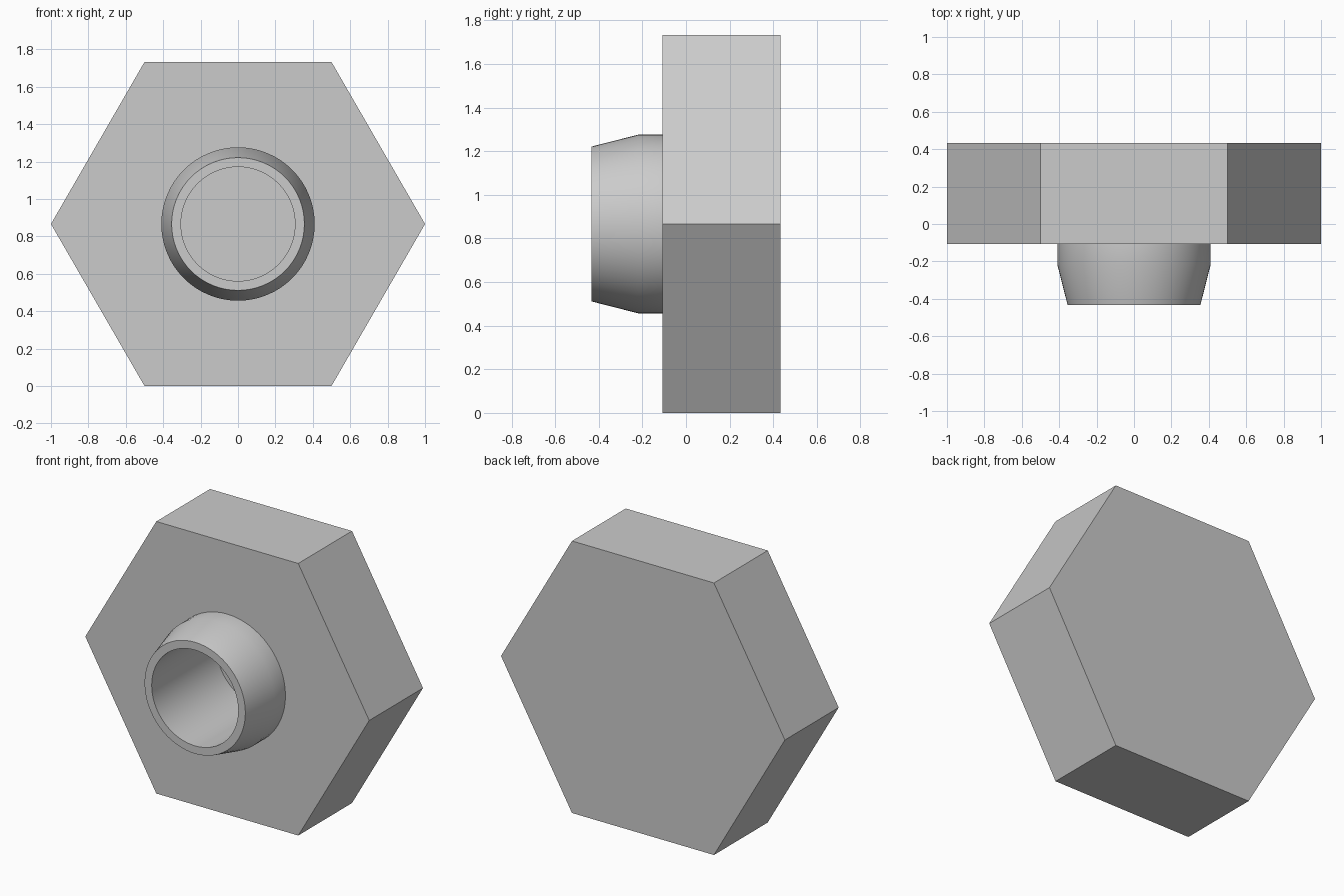
import bpy
import bmesh
import math
from mathutils import Matrix

old = bpy.data.objects.get("Cube")
if old:
    bpy.data.objects.remove(old, do_unlink=True)

CENTRE_Z = math.sqrt(3) / 2          # height of the hexagon's axis
BACK, FACE, SHOULDER, TIP = 0.433, -0.108, -0.217, -0.433
BORE_RADIUS, BORE_END = 0.305, 0.217

grey = bpy.data.materials.new("plain_grey")
grey.use_nodes = True
grey.diffuse_color = (0.6, 0.6, 0.6, 1)
grey.node_tree.nodes["Principled BSDF"].inputs["Base Color"].default_value = grey.diffuse_color


def turned_solid(name, rings, sides):
    """Solid along the y axis from (radius, y) rings, capped at both ends."""
    bm = bmesh.new()
    loops = []
    for radius, y in rings:
        angles = [2 * math.pi * i / sides for i in range(sides)]
        loops.append([bm.verts.new((radius * math.cos(a), y, radius * math.sin(a))) for a in angles])
    for a, b in zip(loops, loops[1:]):
        for i in range(sides):
            j = (i + 1) % sides
            bm.faces.new((a[i], a[j], b[j], b[i]))
    bm.faces.new(loops[0])
    bm.faces.new(loops[-1])
    bmesh.ops.recalc_face_normals(bm, faces=bm.faces)
    bm.transform(Matrix.Translation((0, 0, CENTRE_Z)))
    mesh = bpy.data.meshes.new(name)
    bm.to_mesh(mesh)
    bm.free()
    mesh.materials.append(grey)
    obj = bpy.data.objects.new(name, mesh)
    bpy.context.collection.objects.link(obj)
    return obj


# Hexagonal body, tapered collar and the blind bore through both
body = turned_solid("hexagonal_body", [(1, FACE), (1, BACK)], 6)
collar = turned_solid("tapered_collar", [(0.355, TIP), (0.41, SHOULDER), (0.41, FACE)], 64)
bore = turned_solid("bore_cutter", [(BORE_RADIUS, TIP - 0.1), (BORE_RADIUS, BORE_END)], 64)
bore.hide_render = True

for part in (body, collar):
    bpy.ops.object.select_all(action="DESELECT")
    part.select_set(True)
    bpy.context.view_layer.objects.active = part
    cut = part.modifiers.new("bore", "BOOLEAN")
    cut.operation = "DIFFERENCE"
    cut.solver = "EXACT"
    cut.object = bore
    bpy.ops.object.modifier_apply(modifier=cut.name)
    bpy.ops.object.shade_smooth_by_angle(angle=math.radians(30))

bpy.data.objects.remove(bore, do_unlink=True)
